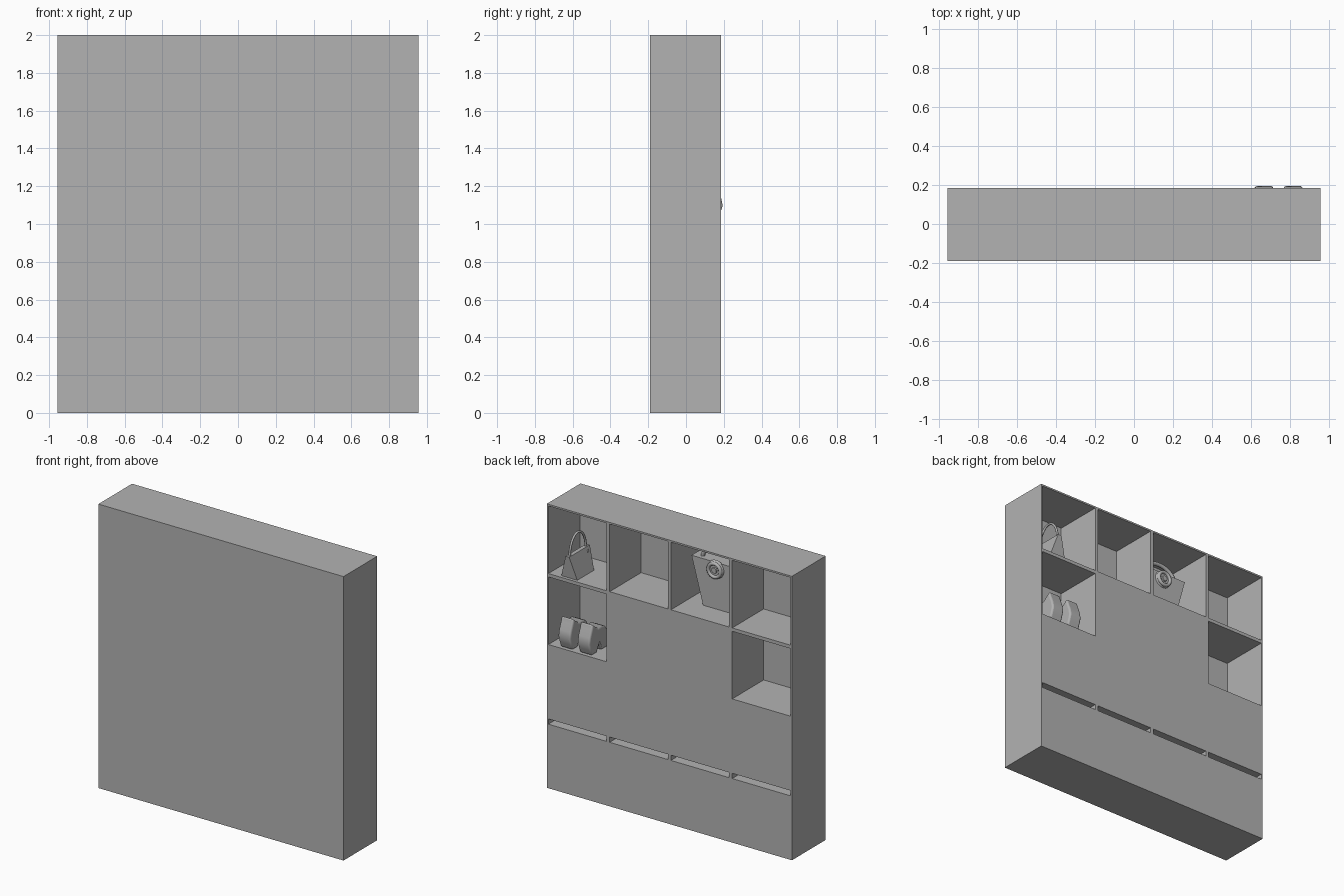
import bpy, bmesh, math
from mathutils import Vector

cube = bpy.data.objects.get("Cube")
if cube:
    bpy.data.objects.remove(cube, do_unlink=True)

GREY = (0.45, 0.45, 0.45, 1)
mat = bpy.data.materials.new("plain grey")
mat.use_nodes = True
mat.diffuse_color = GREY
mat.node_tree.nodes["Principled BSDF"].inputs["Base Color"].default_value = GREY


def finish(name, bm):
    bmesh.ops.recalc_face_normals(bm, faces=bm.faces)
    mesh = bpy.data.meshes.new(name)
    bm.to_mesh(mesh)
    bm.free()
    mesh.materials.append(mat)
    ob = bpy.data.objects.new(name, mesh)
    bpy.context.collection.objects.link(ob)
    return ob


def smooth(ob, angle=40):
    bpy.ops.object.select_all(action='DESELECT')
    ob.select_set(True)
    bpy.context.view_layer.objects.active = ob
    bpy.ops.object.shade_smooth_by_angle(angle=math.radians(angle))


def tapered(name, x, y, z0, z1, low, high):
    """Box with different half sizes at the bottom and the top."""
    bm = bmesh.new()
    bmesh.ops.create_cube(bm, size=2)
    for v in bm.verts:
        half, z = (high, z1) if v.co.z > 0 else (low, z0)
        v.co = Vector((x + v.co.x * half[0], y + v.co.y * half[1], z))
    return finish(name, bm)


def board(name, x0, x1, y0, y1, z0, z1):
    half = ((x1 - x0) / 2, (y1 - y0) / 2)
    return tapered(name, (x0 + x1) / 2, (y0 + y1) / 2, z0, z1, half, half)


def arch(name, centre, direction, half_width, height, thickness):
    """Round handle standing on its two ends."""
    curve = bpy.data.curves.new(name, 'CURVE')
    curve.dimensions = '3D'
    curve.bevel_depth = thickness
    curve.bevel_resolution = 2
    curve.use_fill_caps = True
    steps = 20
    line = curve.splines.new('POLY')
    line.points.add(steps)
    for i, p in enumerate(line.points):
        t = math.pi * i / steps
        co = Vector(centre) + Vector(direction) * half_width * math.cos(t)
        p.co = (co.x, co.y, co.z + height * math.sin(t), 1)
    curve.materials.append(mat)
    ob = bpy.data.objects.new(name, curve)
    bpy.context.collection.objects.link(ob)


def disc(name, centre, radius, depth, axis='Y'):
    bm = bmesh.new()
    bmesh.ops.create_cone(bm, cap_ends=True, segments=32, radius1=radius,
                          radius2=radius * 0.85, depth=depth)
    ob = finish(name, bm)
    ob.location = centre
    ob.rotation_euler = (-math.pi / 2, 0, 0) if axis == 'Y' else (0, -math.pi / 2, 0)
    smooth(ob)


# Cabinet grid, columns counted from the left (+x), rows from the floor
W, FRONT, BACK, INNER = 0.955, -0.19, 0.185, -0.165
EDGE, GAP = 0.012, 0.024
cw = (2 * W - 2 * EDGE - 3 * GAP) / 4
ch = (2 - 2 * EDGE - 3 * GAP) / 4


def cell(col, row):
    x1 = W - EDGE - col * (cw + GAP)
    z0 = EDGE + row * (ch + GAP)
    return x1 - cw, x1, z0, z0 + ch


# Carcass
board("wall_panel", -W, W, FRONT, INNER, 0, 2)
board("left_side", W - EDGE, W, INNER, BACK, 0, 2)
board("right_side", -W, -W + EDGE, INNER, BACK, 0, 2)
for col in range(4):
    x0, x1, _, _ = cell(col, 0)
    if col < 3:
        board("divider", x0 - GAP, x0, INNER, BACK, 0, 2)
    board("base", x0, x1, INNER, BACK, 0, EDGE)
    board("top", x0, x1, INNER, BACK, 2 - EDGE, 2)
    for row in range(3):
        z = cell(col, row)[3]
        board("shelf", x0, x1, INNER, BACK, z, z + GAP)

# Drawers with a grip slot above, and closed doors
for col in range(4):
    x0, x1, z0, z1 = cell(col, 0)
    board("drawer", x0, x1, INNER, BACK, z0, z1 - 0.037)
    for row in (1, 2):
        if row == 1 or col in (1, 2):
            x0, x1, z0, z1 = cell(col, row)
            board("door", x0, x1, BACK - 0.03, BACK, z0, z1)

shelf_top = cell(0, 3)[2]
shoe_floor = cell(0, 2)[2]

# Small handbag
tapered("handbag_body", 0.795, 0.07, shelf_top, 1.67, (0.062, 0.093), (0.014, 0.115))
arch("handbag_handle", (0.795, 0.07, 1.66), (0, 1, 0), 0.09, 0.14, 0.008)
disc("handbag_stud", (0.776, -0.015, 1.64), 0.012, 0.015, 'X')

# Large bag with round clasp
bx = -0.24
tapered("large_bag_body", bx, -0.06, shelf_top, 1.84, (0.1, 0.07), (0.19, 0.07))
arch("large_bag_handle", (bx, -0.03, 1.83), (1, 0, 0), 0.13, 0.09, 0.014)
disc("clasp_plate", (bx, 0.015, 1.79), 0.065, 0.02)
bm = bmesh.new()
ring_r, tube = 0.047, 0.012
rings = [[bm.verts.new(((ring_r + tube * math.cos(b)) * math.cos(a), tube * math.sin(b),
                        (ring_r + tube * math.cos(b)) * math.sin(a)))
          for b in [math.tau * j / 10 for j in range(10)]]
         for a in [math.tau * i / 32 for i in range(32)]]
for i in range(32):
    for j in range(10):
        k, n = (i + 1) % 32, (j + 1) % 10
        bm.faces.new((rings[i][j], rings[k][j], rings[k][n], rings[i][n]))
ring = finish("clasp_ring", bm)
ring.location = (bx, 0.027, 1.79)
smooth(ring)
disc("clasp_button", (bx, 0.027, 1.79), 0.022, 0.014)

# Pair of shoes: side outline as (y, height), extruded across the width
outline = [(0.165, 0), (0.18, 0.04), (0.194, 0.085), (0.185, 0.13), (0.165, 0.18),
           (0.155, 0.215), (0.125, 0.19), (0.09, 0.165), (0.05, 0.17), (0.01, 0.15),
           (-0.03, 0.09), (-0.05, 0.03), (-0.045, 0), (0.06, 0), (0.08, 0.05), (0.11, 0)]
for name, x in (("left_shoe", 0.815), ("right_shoe", 0.665)):
    bm = bmesh.new()
    face = bm.faces.new([bm.verts.new((x - 0.048, y, shoe_floor + z)) for y, z in outline])
    grown = bmesh.ops.extrude_face_region(bm, geom=[face])["geom"]
    for v in grown:
        if isinstance(v, bmesh.types.BMVert):
            v.co.x += 0.096
    shoe = finish(name, bm)
    bevel = shoe.modifiers.new("round_edges", 'BEVEL')
    bevel.width = 0.012
    bevel.segments = 3
    bevel.limit_method = 'ANGLE'
    bevel.angle_limit = math.radians(60)
    smooth(shoe, 45)
